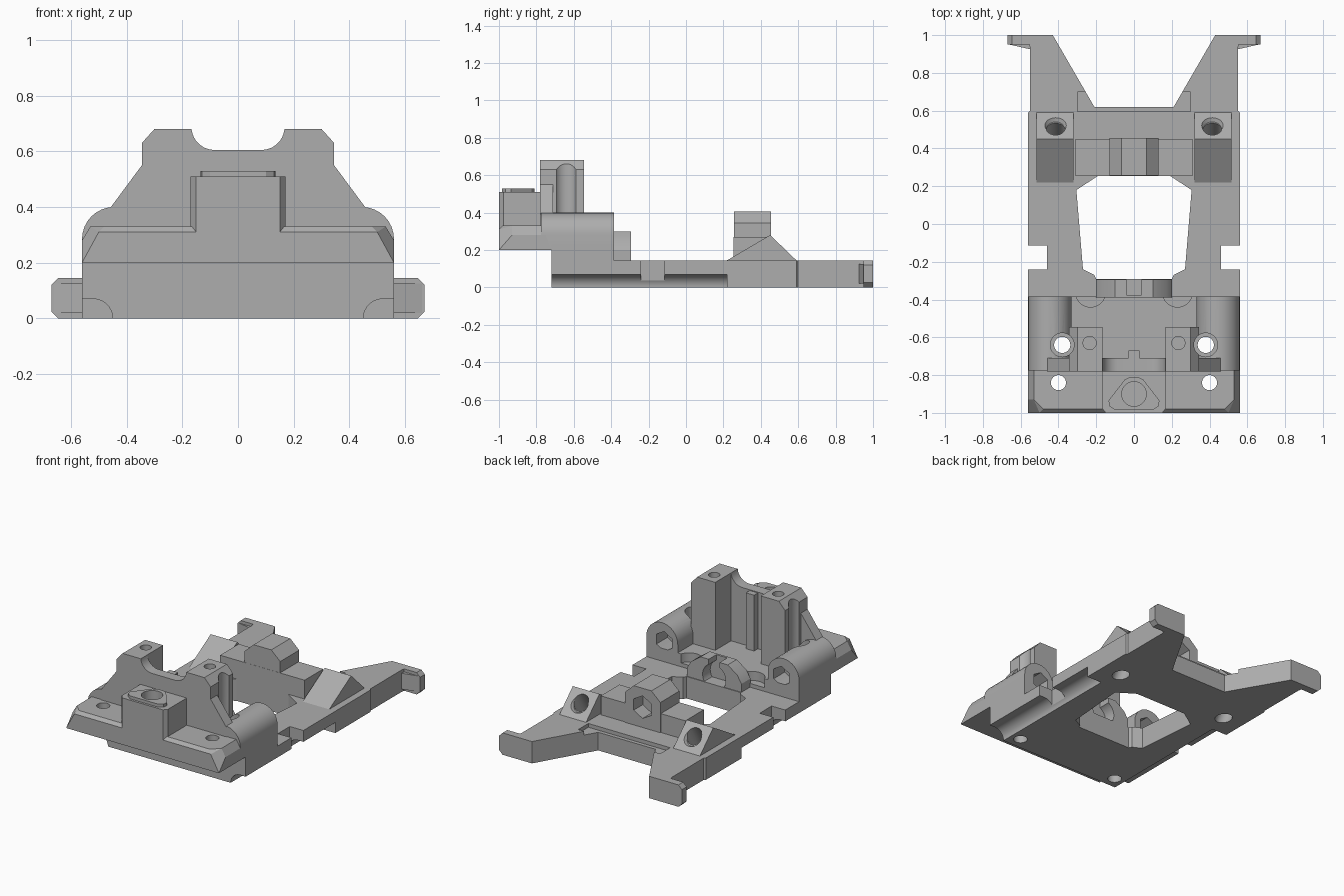
import bpy, bmesh, math
from mathutils import Vector, Matrix

if "Cube" in bpy.data.objects:
    bpy.data.objects.remove(bpy.data.objects["Cube"], do_unlink=True)

grey = bpy.data.materials.new("plain grey")
grey.use_nodes = True
COLOUR = (0.42, 0.42, 0.42, 1)
grey.diffuse_color = COLOUR
grey.node_tree.nodes["Principled BSDF"].inputs["Base Color"].default_value = COLOUR

parts, cutters = [], []


def finish(name, bm, cutter=False):
    bmesh.ops.recalc_face_normals(bm, faces=bm.faces)
    mesh = bpy.data.meshes.new(name)
    bm.to_mesh(mesh)
    bm.free()
    obj = bpy.data.objects.new(name, mesh)
    bpy.context.collection.objects.link(obj)
    mesh.materials.append(grey)
    obj.hide_render = cutter
    (cutters if cutter else parts).append(obj)
    return obj


def prism(name, pts, axis, a, b, cutter=False):
    """Extrude a 2D outline along an axis from a to b."""
    place = {"x": lambda u, v: (a, u, v), "y": lambda u, v: (u, a, v),
             "z": lambda u, v: (u, v, a)}[axis]
    bm = bmesh.new()
    face = bm.faces.new([bm.verts.new(place(u, v)) for u, v in pts])
    out = bmesh.ops.extrude_face_region(bm, geom=[face])
    shift = Vector([(b - a) * (axis == k) for k in "xyz"])
    moved = [v for v in out["geom"] if isinstance(v, bmesh.types.BMVert)]
    bmesh.ops.translate(bm, verts=moved, vec=shift)
    return finish(name, bm, cutter)


def box(name, x, y, z, cutter=False):
    return prism(name, [(x[0], y[0]), (x[1], y[0]), (x[1], y[1]), (x[0], y[1])],
                 "z", z[0], z[1], cutter)


def hull(name, pts):
    bm = bmesh.new()
    for p in pts:
        bm.verts.new(p)
    bmesh.ops.convex_hull(bm, input=bm.verts)
    return finish(name, bm)


def drill(loc, r, depth, tilt=0, sides=32, r2=None):
    """Round or many-sided cutter centred on loc, tilted about x."""
    bm = bmesh.new()
    bmesh.ops.create_cone(bm, cap_ends=True, segments=sides, radius1=r,
                          radius2=r if r2 is None else r2, depth=depth)
    bmesh.ops.transform(bm, verts=bm.verts, matrix=Matrix.Translation(loc)
                        @ Matrix.Rotation(math.radians(tilt), 4, "X"))
    return finish("cutter", bm, True)


def cut(objs, tools):
    for obj in objs:
        bpy.context.view_layer.objects.active = obj
        for tool in tools:
            mod = obj.modifiers.new("cut", "BOOLEAN")
            mod.operation, mod.solver, mod.object = "DIFFERENCE", "EXACT", tool
            bpy.ops.object.modifier_apply(modifier=mod.name)


def both(half):
    """Complete a half outline by mirroring it across x = 0."""
    return half + [(-x, v) for x, v in reversed(half)]


def arc(cx, cz, r, a, b, n=16):
    angles = [math.radians(a + (b - a) * i / n) for i in range(n + 1)]
    return [(cx + r * math.cos(t), cz + r * math.sin(t)) for t in angles]


# Base plate with flared rear arms and a central opening
base = prism("base_plate", both([(0.56, -0.72), (0.56, 0.59), (0.55, 0.6), (0.55, 0.98),
                                 (0.43, 1.0), (0.21, 0.62)]), "z", 0, 0.145)
opening = prism("cutter", both([(0.2, -0.29), (0.21, -0.27), (0.27, -0.24), (0.305, 0.18),
                                (0.19, 0.255)]), "z", -0.1, 0.3, True)
cut([base], [opening])

# Raised floor behind the front block
floor = box("raised_floor", (-0.56, 0.56), (-0.72, -0.385), (0, 0.23))

# Overhanging front block with chamfered corners
front = hull("front_block", [(s * x, y, z) for s in (-1, 1) for x, y, z in [
    (0.56, -1, 0.2), (0.5, -1, 0.31), (0.48, -0.98, 0.33), (0.56, -0.93, 0.28),
    (0.53, -0.93, 0.33), (0.56, -0.75, 0.28), (0.53, -0.75, 0.33),
    (0.56, -0.72, 0.2), (0.53, -0.72, 0.28)]])

# Front boss with a rounded triangular lip
boss = prism("front_boss", both([(0.15, -1), (0.17, -0.975), (0.17, -0.75)]), "z", 0.2, 0.51)
lip = prism("boss_lip", both([(0.1, -0.985), (0.13, -0.965), (0.135, -0.935),
                              (0.05, -0.825), (0.02, -0.81)]), "z", 0.5, 0.53)
cut([boss, lip], [drill((0, -0.9, 0.5), 0.065, 0.3)])

# Saddle wall
wall = prism("saddle_wall", both([(0.46, 0.2), (0.46, 0.395), (0.345, 0.55), (0.345, 0.63),
                                  (0.3, 0.68), (0.167, 0.68)]
                                 + arc(0.085, 0.687, 0.082, -10, -90, 10)), "y", -0.78, -0.71)
box("wall_rib", (-0.03, 0.03), (-0.72, -0.67), (0.2, 0.6))

# Bearing ring with a slot at the top
ring = prism("bearing_ring", both([(0.2, 0.02), (0.2, 0.2), (0.17, 0.25), (0.1, 0.3)]),
             "y", -0.39, -0.295)
cut([ring], [drill((0, -0.3, 0.19), 0.085, 0.15, 90),
             box("cutter", (-0.04, 0.04), (-0.375, -0.2), (0.19, 0.4), True)])

# Rear nut block
shelf = box("rear_shelf", (-0.31, 0.31), (0.255, 0.45), (0, 0.27))
nut = prism("rear_nut_housing", both([(0.13, 0.1), (0.13, 0.345), (0.065, 0.405)]),
            "y", 0.256, 0.455)
cut([shelf, nut], [drill((0, 0.46, 0.28), 0.075, 0.2, 90, 6)])
cut([base], [box("cutter", (-0.3, 0.3), (0.595, 0.7), (0.12, 0.3), True)])

for side, s in (("left", 1), ("right", -1)):
    def flip(pts):
        return [(s * x, v) for x, v in pts]

    # Rounded screw housing
    hump = prism(side + "_screw_housing", flip([(0.33, 0.2), (0.56, 0.2)]
                 + arc(0.445, 0.285, 0.115, 0, 180)), "y", -0.775, -0.385)
    cut([hump], [drill((s * 0.43, -0.4, 0.28), 0.065, 0.2, 90, 6)])

    # Clamp tower
    tower = prism(side + "_tower", flip([(0.167, 0.2), (0.345, 0.2), (0.345, 0.63),
                                         (0.3, 0.68), (0.167, 0.68)]), "y", -0.775, -0.545)
    cut([tower], [drill((s * 0.235, -0.63, 0.65), 0.035, 0.25)])

    # Sloped mount with an angled countersunk hole
    ramp = prism(side + "_ramp", [(0.22, 0.1), (0.22, 0.145), (0.45, 0.28), (0.59, 0.145),
                                  (0.59, 0.1)], "x", s * 0.32, s * 0.515)
    cut([ramp, base], [drill((s * 0.415, 0.43, 0.1), 0.05, 0.6, -32),
                       drill((s * 0.415, 0.53, 0.22), 0.045, 0.06, -45, r2=0.085)])

    # Rear end tab
    tab = prism(side + "_tab", flip([(0.54, 0), (0.645, 0), (0.67, 0.025), (0.67, 0.12),
                                     (0.645, 0.145), (0.54, 0.145)]), "y", 0.95, 1.0)
    prism(side + "_tab_web", flip([(0.43, 1.0), (0.56, 1.0), (0.66, 0.95), (0.55, 0.925)]),
          "z", 0.02, 0.125)
    prism(side + "_tab_root", flip([(0.43, 1.0), (0.56, 1.0), (0.55, 0.925), (0.42, 0.98)]),
          "z", 0, 0.145)

    # Vertical screw holes through the housing and the front block
    cut([hump, floor, base, wall, tower], [drill((s * 0.38, -0.64, 0.2), 0.043, 1),
                                           drill((s * 0.38, -0.64, 0.5), 0.063, 0.4)])
    cut([front], [drill((s * 0.4, -0.84, 0.3), 0.04, 0.6)])
    cut([floor], [drill((s * 0.23, -0.36, 0.26), 0.08, 0.18)])

    # Rounded channel under the edge and a side notch
    channel = prism("cutter", flip([(0.6, -0.1), (0.6, 0.07)]
                    + arc(0.52, 0, 0.07, 90, 180, 10) + [(0.45, -0.1)]), "y", -0.8, 0.22, True)
    notch = box("cutter", sorted((s * 0.46, s * 0.7)), (-0.24, -0.115), (-0.1, 0.3), True)
    cut([base, floor], [channel])
    cut([base], [notch])

for tool in cutters:
    bpy.data.objects.remove(tool, do_unlink=True)

# Smooth the round surfaces and keep the edges sharp
bpy.ops.object.select_all(action="DESELECT")
for obj in parts:
    obj.select_set(True)
bpy.context.view_layer.objects.active = base
bpy.ops.object.shade_smooth_by_angle(angle=math.radians(25))
